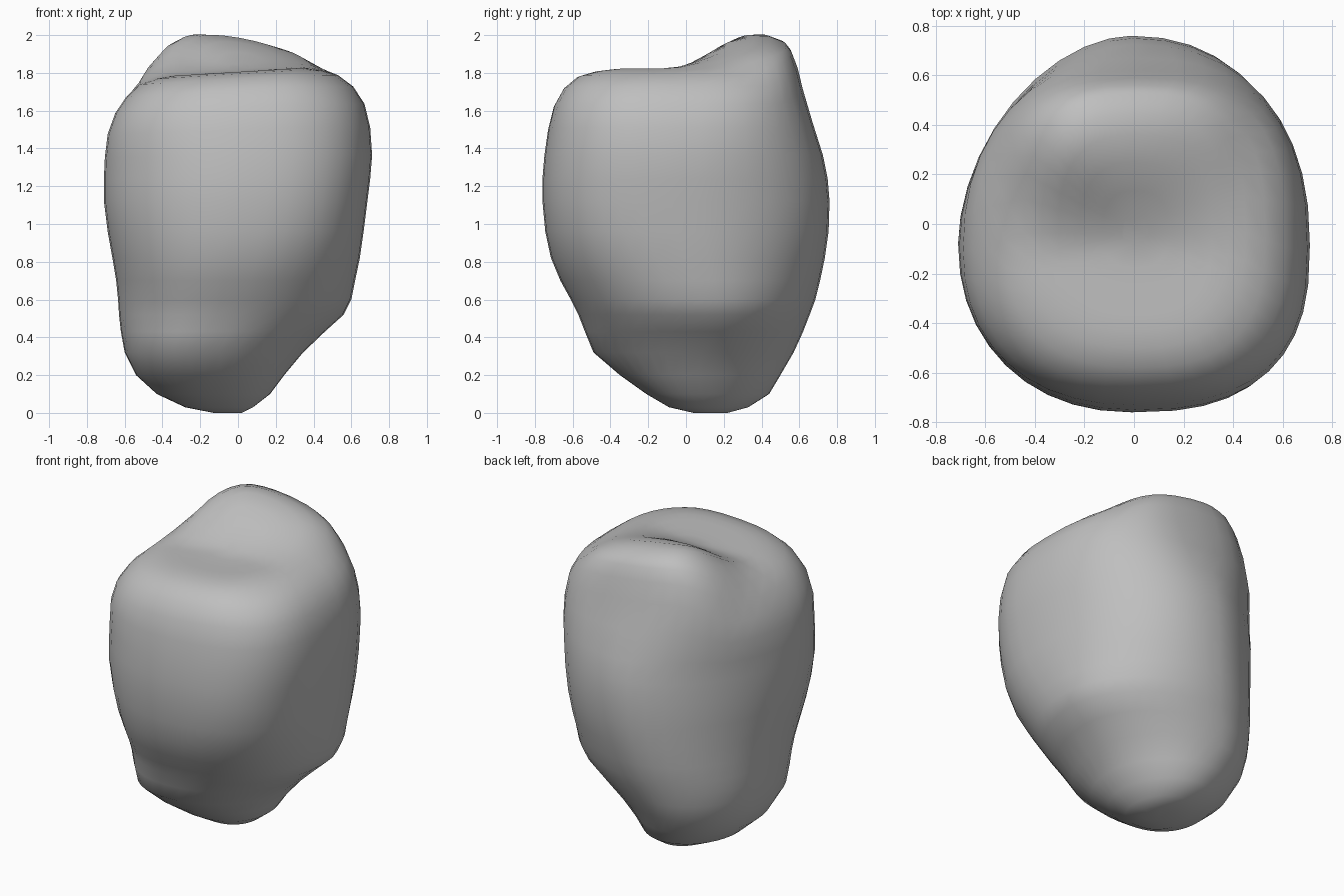
import bpy, bmesh, math

if "Cube" in bpy.data.objects:
    bpy.data.objects.remove(bpy.data.objects["Cube"])

SEG = 40
# Rock outline by height: z, left, right, front, back
RINGS = [
    (0.00, -0.13, 0.02, 0.04, 0.22),
    (0.03, -0.28, 0.08, -0.09, 0.33),
    (0.10, -0.43, 0.17, -0.21, 0.44),
    (0.20, -0.54, 0.245, -0.35, 0.50),
    (0.32, -0.60, 0.345, -0.49, 0.57),
    (0.43, -0.62, 0.46, -0.535, 0.62),
    (0.52, -0.63, 0.56, -0.57, 0.655),
    (0.60, -0.635, 0.60, -0.61, 0.685),
    (0.70, -0.645, 0.62, -0.665, 0.71),
    (0.82, -0.665, 0.645, -0.715, 0.735),
    (0.96, -0.69, 0.665, -0.745, 0.755),
    (1.12, -0.71, 0.685, -0.76, 0.76),
    (1.24, -0.71, 0.70, -0.76, 0.75),
    (1.36, -0.705, 0.71, -0.75, 0.725),
    (1.50, -0.69, 0.70, -0.73, 0.67),
    (1.62, -0.65, 0.67, -0.70, 0.62),
    (1.71, -0.59, 0.61, -0.65, 0.59),
    (1.77, -0.52, 0.53, -0.58, 0.56),
    (1.795, -0.44, 0.45, -0.50, 0.53),
]


def smoothstep(a, b, v):
    t = max(0.0, min(1.0, (v - a) / (b - a)))
    return t * t * (3 - 2 * t)


def mix(a, b, t):
    return a + (b - a) * t


def crest(x, y, z):
    """Raised hump along the back of the top, plus a gentle sideways tilt."""
    w = 0.67 if x > -0.2 else 0.36
    across = max(0.0, 1 - ((x + 0.2) / w) ** 2)
    along = 0.2 * smoothstep(-0.15, 0.37, y) - 1.5 * max(0.0, y - 0.38) ** 2
    hump = across * max(0.0, along)
    tilt = 0.06 * min(x, 0.3) * (1 - across * smoothstep(0, 0.3, y))
    return (hump + tilt) * smoothstep(1.2, 1.75, z)


def ring_point(ring, angle, scale=1.0):
    """Point on a rounded outline whose squareness differs by corner and height."""
    z, left, right, front, back = ring
    low = 1 - smoothstep(0.5, 1.1, z)
    high = smoothstep(1.25, 1.75, z)
    # The overhang pulls the lower middle toward the back left
    bulge = low * smoothstep(0.1, 0.4, z)
    cx = (left + right) / 2 - 0.08 * bulge
    cy = (front + back) / 2 - 0.05 * (back - front) + 0.12 * bulge
    c, s = math.cos(angle), math.sin(angle)
    if s < 0:
        n = mix(2.6, 2.2, low) if c > 0 else mix(2.15, 2.4, high) + 0.1 * low
    elif c > 0:
        n = 2.2 + 0.6 * high - 0.25 * low
    else:
        n = 1.8 + 0.8 * high + 0.15 * low
    rx = right - cx if c > 0 else cx - left
    ry = back - cy if s > 0 else cy - front
    x = cx + math.copysign(abs(c) ** (2 / n), c) * rx * scale
    y = cy + math.copysign(abs(s) ** (2 / n), s) * ry * scale
    return x, y, z


bm = bmesh.new()
loops = []


def add_loop(ring, scale=1.0):
    loop = []
    for i in range(SEG):
        x, y, z = ring_point(ring, 2 * math.pi * i / SEG, scale)
        loop.append(bm.verts.new((x, y, z + crest(x, y, z))))
    loops.append(loop)


# Sides, then shrinking loops across the top
for ring in RINGS:
    add_loop(ring)
for scale in (0.85, 0.7, 0.5, 0.3, 0.12):
    add_loop((1.805,) + RINGS[-1][1:], scale)

for low_loop, high_loop in zip(loops, loops[1:]):
    for i in range(SEG):
        j = (i + 1) % SEG
        bm.faces.new((low_loop[i], low_loop[j], high_loop[j], high_loop[i]))
bm.faces.new(loops[-1])
bm.faces.new(loops[0][::-1])
bmesh.ops.recalc_face_normals(bm, faces=bm.faces)

mesh = bpy.data.meshes.new("rock")
bm.to_mesh(mesh)
bm.free()
mesh.shade_smooth()

stone = bpy.data.materials.new("stone grey")
stone.diffuse_color = (0.52, 0.52, 0.52, 1)
stone.use_nodes = True
stone.node_tree.nodes["Principled BSDF"].inputs["Base Color"].default_value = stone.diffuse_color
mesh.materials.append(stone)
rock = bpy.data.objects.new("rock", mesh)
bpy.context.collection.objects.link(rock)
